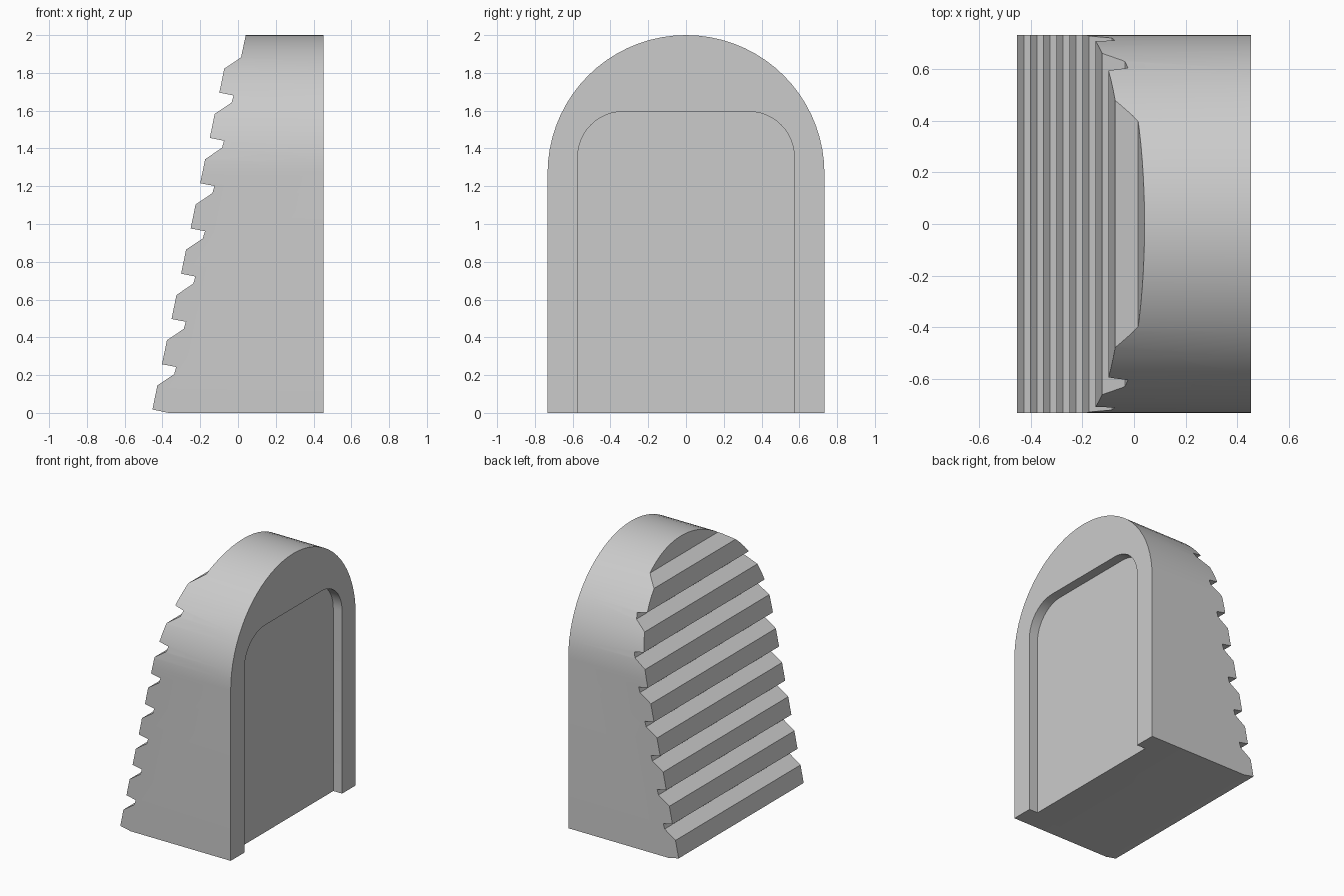
import bpy, bmesh
from math import sin, cos, pi, radians
from mathutils import Vector

cube = bpy.data.objects.get("Cube")
if cube:
    bpy.data.objects.remove(cube, do_unlink=True)

grey = bpy.data.materials.new("matte grey")
grey.use_nodes = True
grey.diffuse_color = (0.6, 0.6, 0.6, 1)
grey.node_tree.nodes["Principled BSDF"].inputs["Base Color"].default_value = (0.6, 0.6, 0.6, 1)


def prism(name, points, offset):
    """Extrude a closed outline of 3D points by an offset vector."""
    bm = bmesh.new()
    face = bm.faces.new([bm.verts.new(p) for p in points])
    result = bmesh.ops.extrude_face_region(bm, geom=[face])
    moved = [v for v in result["geom"] if isinstance(v, bmesh.types.BMVert)]
    bmesh.ops.translate(bm, verts=moved, vec=Vector(offset))
    bmesh.ops.recalc_face_normals(bm, faces=bm.faces)
    mesh = bpy.data.meshes.new(name)
    bm.to_mesh(mesh)
    bm.free()
    mesh.materials.append(grey)
    obj = bpy.data.objects.new(name, mesh)
    bpy.context.collection.objects.link(obj)
    return obj


def arch(half_width, top, radius, bottom, steps):
    """Outline in y and z with rounded upper corners."""
    pts = [(half_width, bottom)]
    for side, start in ((1, 0), (-1, pi / 2)):
        for i in range(steps + 1):
            a = start + pi / 2 * i / steps
            p = (side * (half_width - radius) + radius * cos(a),
                 top - radius + radius * sin(a))
            if (Vector(p) - Vector(pts[-1])).length > 1e-4:
                pts.append(p)
    return pts + [(-half_width, bottom)]


def boolean(obj, cutter, operation):
    mod = obj.modifiers.new(operation.title(), "BOOLEAN")
    mod.operation = operation
    mod.solver = "EXACT"
    mod.object = cutter
    bpy.context.view_layer.objects.active = obj
    bpy.ops.object.modifier_apply(modifier=mod.name)
    bpy.data.objects.remove(cutter, do_unlink=True)


BACK = 0.453

# Arched block
body = prism("ridged_arch_block",
             [(BACK, y, z) for y, z in arch(0.733, 2.0, 0.733, 0, 18)], (-1.2, 0, 0))

# Leaning side profile with eight saw teeth
side = [(0.7, -0.2), (-0.3, -0.2), (-0.3, 0.018 - 0.032)]
for i in range(8):
    x, z = -0.453 + 0.0506 * i, 0.018 + 0.2396 * i
    side += [(x, z), (x + 0.026, z + 0.127), (x + 0.115, z + 0.187)]
    if i < 7:
        side.append((x + 0.126, z + 0.225))
side += [(0.083, 2.2), (0.7, 2.2)]
boolean(body, prism("tooth_profile", [(x, -1, z) for x, z in side], (0, 2, 0)), "INTERSECT")

# Shallow recess open at the bottom
recess = [(BACK - 0.072, y, z) for y, z in arch(0.573, 1.595, 0.24, -0.2, 12)]
boolean(body, prism("recess_cutter", recess, (0.3, 0, 0)), "DIFFERENCE")

# Smooth curved walls, sharp teeth and rims
bpy.ops.object.select_all(action="DESELECT")
body.select_set(True)
bpy.context.view_layer.objects.active = body
bpy.ops.object.shade_smooth_by_angle(angle=radians(25))
